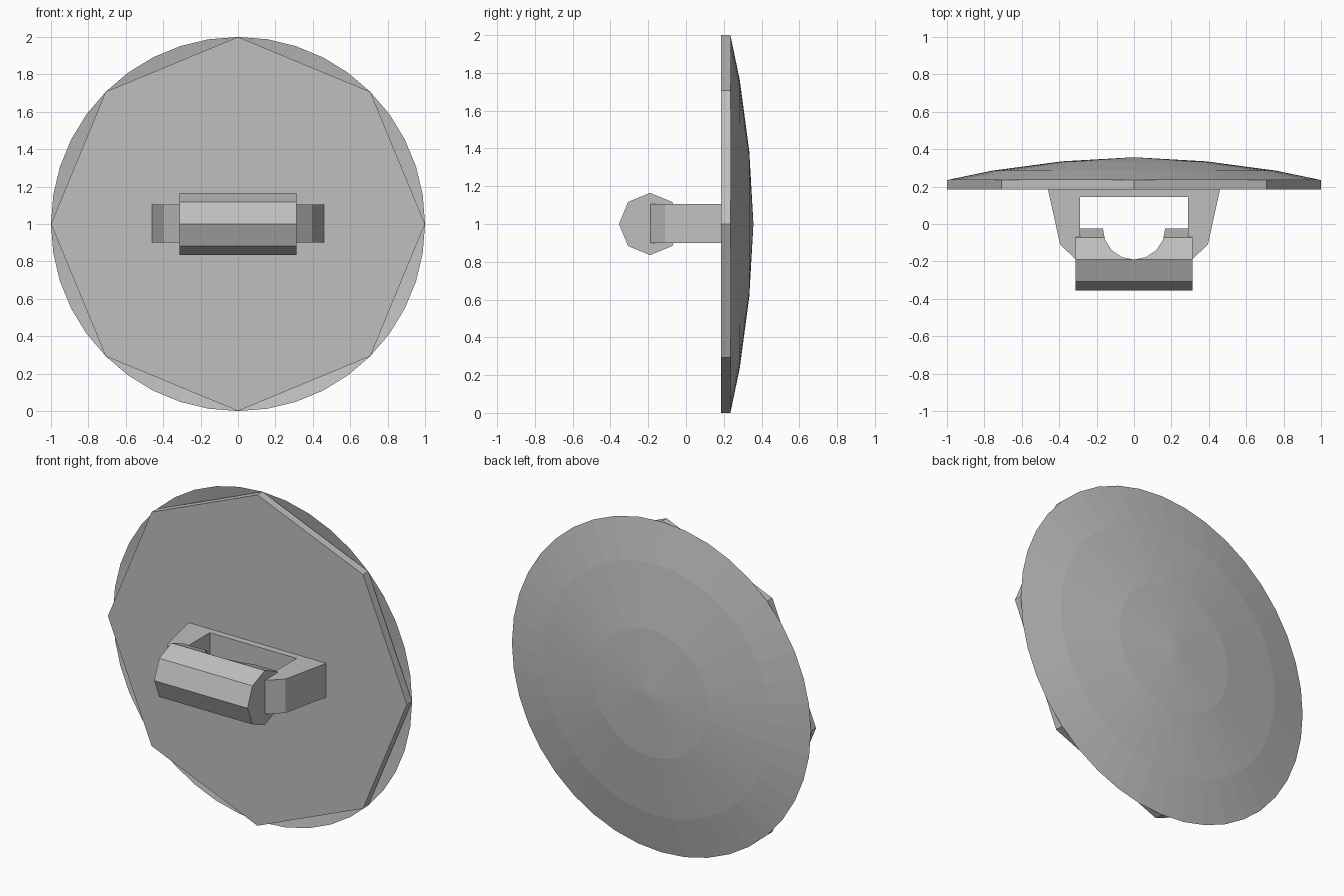
import bpy, bmesh, math

cube = bpy.data.objects.get("Cube")
if cube:
    bpy.data.objects.remove(cube)

GREY = (0.52, 0.52, 0.52, 1)
mat = bpy.data.materials.new("plain grey")
mat.use_nodes = True
mat.diffuse_color = GREY
mat.node_tree.nodes["Principled BSDF"].inputs["Base Color"].default_value = GREY

MID = 1.0  # height of the shield centre


def add_object(name, bm):
    mesh = bpy.data.meshes.new(name)
    bm.to_mesh(mesh)
    bm.free()
    mesh.materials.append(mat)
    obj = bpy.data.objects.new(name, mesh)
    bpy.context.collection.objects.link(obj)
    return obj


def prism(name, outline, start, end, place):
    """Extrude a 2D outline from start to end; place maps (u, v, w) to xyz."""
    bm = bmesh.new()
    low = [bm.verts.new(place(u, v, start)) for u, v in outline]
    high = [bm.verts.new(place(u, v, end)) for u, v in outline]
    bm.faces.new(low)
    bm.faces.new(high[::-1])
    n = len(outline)
    for i in range(n):
        j = (i + 1) % n
        bm.faces.new((low[j], low[i], high[i], high[j]))
    bmesh.ops.recalc_face_normals(bm, faces=bm.faces[:])
    return add_object(name, bm)


def ring(radius, sides, u=0, v=0):
    steps = [2 * math.pi * i / sides for i in range(sides)]
    return [(u + radius * math.cos(a), v + radius * math.sin(a)) for a in steps]


def along_x(u, v, w):
    return (w, u, v)


def along_y(u, v, w):
    return (u, w, v)


def along_z(u, v, w):
    return (u, v, w)


# Octagonal backing plate
prism("backing_plate", ring(1, 8, 0, MID), 0.185, 0.235, along_y)

# Shallow open dome that forms the outer face
SIDES = 40
bm = bmesh.new()
rings = [[bm.verts.new((x, y, z)) for x, z in ring(r, SIDES, 0, MID)]
         for r, y in ((1, 0.235), (0.76, 0.285), (0.385, 0.335))]
tip = bm.verts.new((0, 0.357, MID))
for i in range(SIDES):
    j = (i + 1) % SIDES
    for outer, inner in zip(rings, rings[1:]):
        bm.faces.new((outer[i], inner[i], inner[j], outer[j]))
    bm.faces.new((rings[-1][i], tip, rings[-1][j]))
add_object("shield_dome", bm)

# U-shaped bracket holding the grip
half = [(0.46, 0.185), (0.395, -0.11), (0.31, -0.19), (0.29, -0.19), (0.29, 0.145)]
outline = half + [(-x, y) for x, y in reversed(half)]
prism("handle_bracket", outline, 0.9, 1.105, along_z)

# Eight-sided grip with a rounded finger scoop on its inner side
grip = prism("handle_grip", ring(0.165, 8, -0.19, MID), -0.312, 0.312, along_x)
cutter = prism("scoop_cutter", ring(0.167, 16, 0, -0.023), 0.7, 1.3, along_z)
cutter.hide_render = True
cutter.hide_viewport = True
cutter.display_type = 'WIRE'
scoop = grip.modifiers.new("finger_scoop", 'BOOLEAN')
scoop.operation = 'DIFFERENCE'
scoop.solver = 'EXACT'
scoop.object = cutter

# Bake the scoop and drop the cutter
bpy.context.view_layer.update()
evaluated = grip.evaluated_get(bpy.context.evaluated_depsgraph_get())
baked = bpy.data.meshes.new_from_object(evaluated)
grip.modifiers.clear()
grip.data = baked
bpy.data.objects.remove(cutter)
